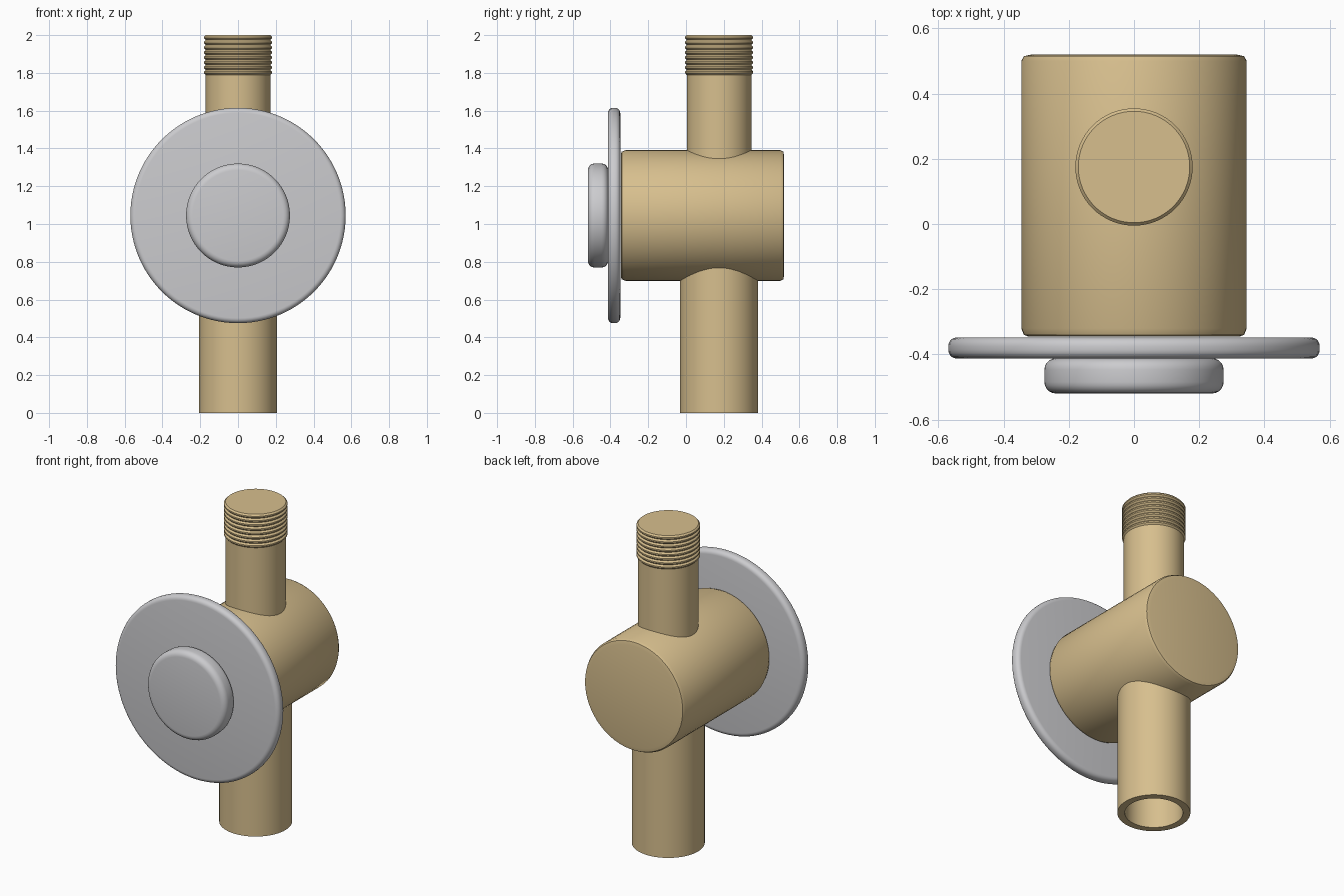
import bpy
import math
from mathutils import Matrix

default = bpy.data.objects.get("Cube")
if default:
    bpy.data.objects.remove(default, do_unlink=True)


def make_material(name, colour):
    mat = bpy.data.materials.new(name)
    mat.use_nodes = True
    mat.diffuse_color = colour
    mat.node_tree.nodes["Principled BSDF"].inputs["Base Color"].default_value = colour
    return mat


brass = make_material("brass", (0.68, 0.52, 0.27, 1))
chrome = make_material("satin chrome", (0.6, 0.6, 0.62, 1))


def lathe(name, profile, mat, matrix, sides=64):
    """Spin (radius, height) points about the local z axis; radius 0 is a pole."""
    verts, rings, faces = [], [], []
    for r, h in profile:
        start = len(verts)
        count = 1 if r == 0 else sides
        for i in range(count):
            a = math.tau * i / sides
            verts.append((r * math.cos(a), r * math.sin(a), h))
        rings.append([start + i % count for i in range(sides)])
    for low, high in zip(rings, rings[1:]):
        for i in range(sides):
            j = (i + 1) % sides
            face = dict.fromkeys((low[i], low[j], high[j], high[i]))
            faces.append(list(face))
    mesh = bpy.data.meshes.new(name)
    mesh.from_pydata(verts, [], faces)
    mesh.transform(matrix)
    mesh.materials.append(mat)
    obj = bpy.data.objects.new(name, mesh)
    bpy.context.collection.objects.link(obj)
    bpy.ops.object.select_all(action="DESELECT")
    obj.select_set(True)
    bpy.context.view_layer.objects.active = obj
    bpy.ops.object.shade_smooth_by_angle(angle=math.radians(35))
    return obj


def rounded_disc(radius, low, high, bevel, steps=5):
    """Closed profile of a disc with rounded rims."""
    points = [(0, low)]
    for centre, first in ((low + bevel, -90), (high - bevel, 0)):
        for k in range(steps + 1):
            a = math.radians(first + 90 * k / steps)
            points.append((radius - bevel + bevel * math.cos(a),
                           centre + bevel * math.sin(a)))
    return points + [(0, high)]


# Horizontal parts: local z runs towards the back
AXIS_Z = 1.045
across = Matrix.Translation((0, 0, AXIS_Z)) @ Matrix.Rotation(-math.pi / 2, 4, "X")
lathe("valve_body",
      [(0, -0.345), (0.325, -0.345), (0.338, -0.34), (0.346, -0.32),
       (0.346, 0.5), (0.338, 0.515), (0.315, 0.52), (0, 0.52)], brass, across)
lathe("wall_plate", rounded_disc(0.57, -0.413, -0.348, 0.027), chrome, across, 96)
lathe("push_button", rounded_disc(0.275, -0.52, -0.412, 0.035), chrome, across)

# Upright parts share one pipe axis
upright = Matrix.Translation((0, 0.175, 0))
lathe("outlet_pipe",
      [(0, 0.8), (0.165, 0.8), (0.165, 0), (0.207, 0), (0.207, AXIS_Z), (0, AXIS_Z)],
      brass, upright)

# Inlet pipe with ridged thread at the top
ROOT, CREST, START, RIDGES = 0.171, 0.18, 1.79, 8
pitch = (2 - START) / RIDGES
inlet = [(0, AXIS_Z), (ROOT, AXIS_Z), (ROOT, START)]
for n in range(RIDGES):
    z = START + n * pitch
    inlet += [(CREST, z + 0.35 * pitch), (CREST, z + 0.65 * pitch), (ROOT, z + pitch)]
inlet.append((0, 2))
lathe("threaded_inlet", inlet, brass, upright)
